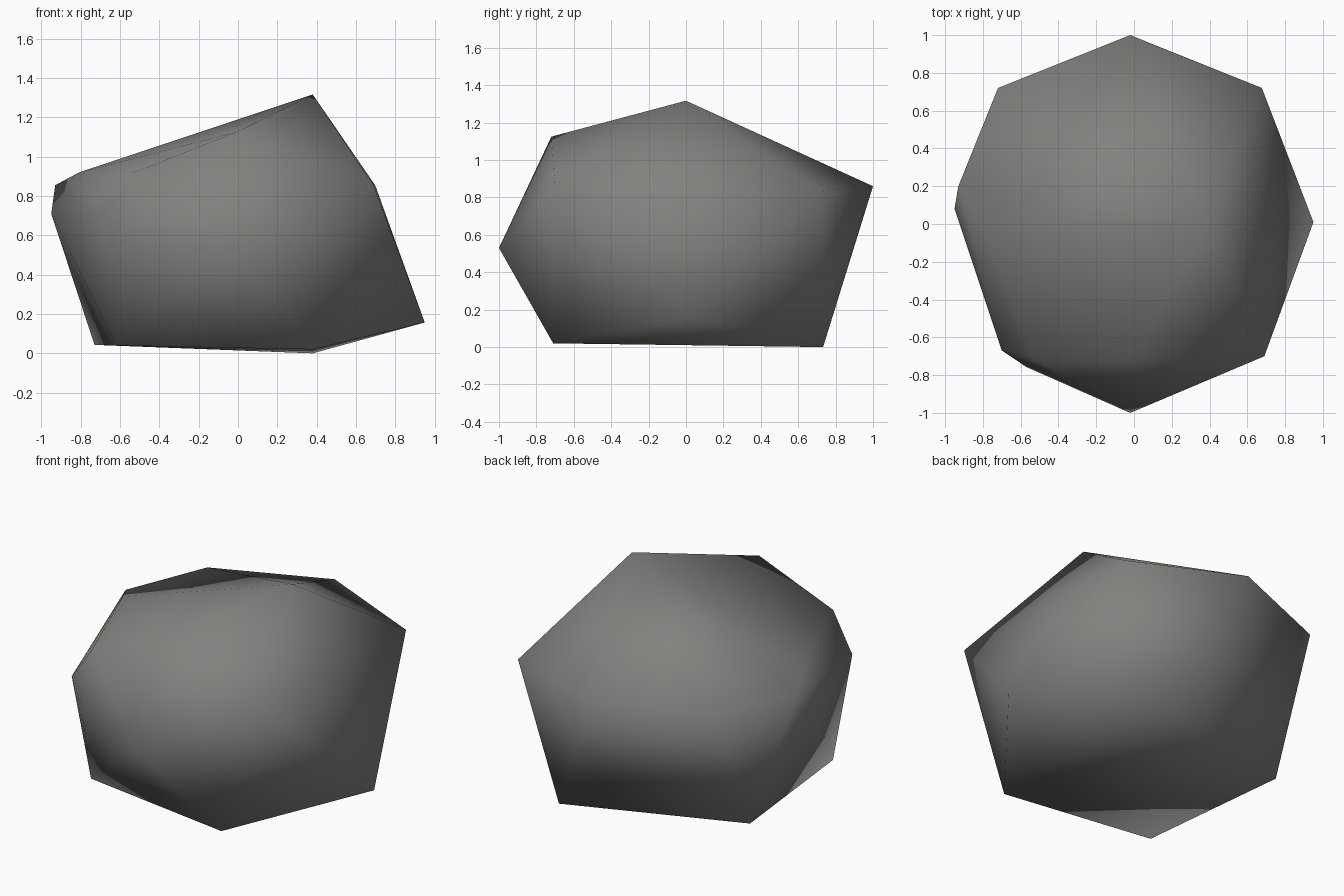
import bpy
import bmesh
from mathutils import Vector

# Remove the default cube only
default_cube = bpy.data.objects.get("Cube")
if default_cube:
    bpy.data.objects.remove(default_cube, do_unlink=True)


def make_material(name, colour):
    """Create one flat colour material."""
    material = bpy.data.materials.new(name)
    material.use_nodes = True
    material.diffuse_color = colour
    shader = material.node_tree.nodes["Principled BSDF"]
    shader.inputs["Base Color"].default_value = colour
    shader.inputs["Roughness"].default_value = 0.9
    return material


def make_boulder(name, corners, material):
    """Wrap a faceted convex skin around the corner points."""
    bm = bmesh.new()
    for corner in corners:
        bm.verts.new(Vector(corner))
    hull = bmesh.ops.convex_hull(bm, input=list(bm.verts))
    inside = [item for item in hull["geom_interior"] if isinstance(item, bmesh.types.BMVert)]
    bmesh.ops.delete(bm, geom=inside, context="VERTS")
    bmesh.ops.recalc_face_normals(bm, faces=list(bm.faces))
    for face in bm.faces:
        face.smooth = True
    mesh = bpy.data.meshes.new(name)
    bm.to_mesh(mesh)
    bm.free()
    mesh.materials.append(material)
    boulder = bpy.data.objects.new(name, mesh)
    bpy.context.collection.objects.link(boulder)
    return boulder


# Flat underside corners
base = [(.38, .733, 0), (.38, -.71, .02), (-.73, .4, .043), (-.62, -.59, .04)]

# Widest belt: low spur, front corners, left flank
belt = [(.95, .01, .157), (-.02, -1, .53), (-.57, -.757, .58),
        (-.7, -.67, .7), (-.95, .08, .71)]

# Shoulder ring around the back and sides
shoulder = [(.69, -.7, .855), (.698, .02, .855), (.677, .72, .832),
            (-.02, 1, .86), (-.72, .72, .855), (-.93, .2, .855)]

# Sloping crown rising to the peak
crown = [(-.53, -.72, .92), (-.81, 0, .92), (-.01, -.72, 1.125), (.38, 0, 1.317)]

stone_grey = make_material("stone grey", (.22, .225, .21, 1))
make_boulder("boulder", base + belt + shoulder + crown, stone_grey)
